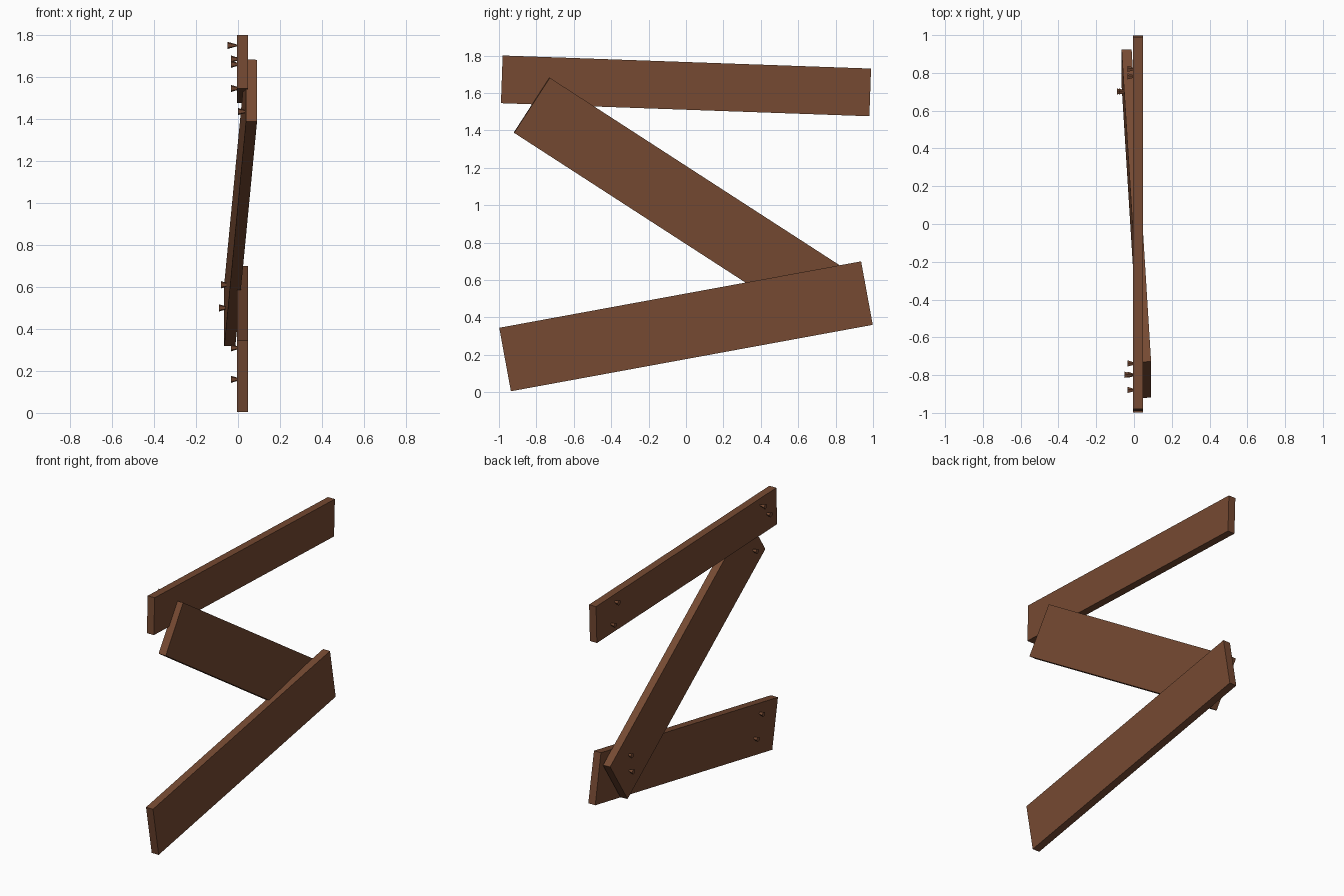
import bpy, bmesh
from math import radians
from mathutils import Matrix, Vector

if "Cube" in bpy.data.objects:
    bpy.data.objects.remove(bpy.data.objects["Cube"])

wood = bpy.data.materials.new("brown wood")
wood.diffuse_color = (0.18, 0.068, 0.032, 1)
wood.use_nodes = True
wood.node_tree.nodes["Principled BSDF"].inputs["Base Color"].default_value = wood.diffuse_color


def add_object(name, bm):
    bmesh.ops.recalc_face_normals(bm, faces=bm.faces)
    mesh = bpy.data.meshes.new(name)
    bm.to_mesh(mesh)
    bm.free()
    mesh.materials.append(wood)
    obj = bpy.data.objects.new(name, mesh)
    bpy.context.collection.objects.link(obj)
    return obj


def plank(name, centre, length, height, slope, lean=0):
    """Board along y, sloped about x, with its length leaning across x."""
    bm = bmesh.new()
    bmesh.ops.create_cube(bm, size=1)
    bmesh.ops.scale(bm, vec=(0.053, length, height), verts=bm.verts)
    obj = add_object(name, bm)
    obj.matrix_world = (Matrix.Translation(centre)
                        @ Matrix.Rotation(radians(slope), 4, 'X')
                        @ Matrix.Rotation(radians(lean), 4, 'Z'))
    return obj


def nail(name, head):
    """Flat five-sided head, tapering to a point buried in the board."""
    bm = bmesh.new()
    bmesh.ops.create_cone(bm, cap_ends=True, segments=5, radius1=0.018,
                          radius2=0.004, depth=0.045)
    obj = add_object(name, bm)
    obj.matrix_world = (Matrix.Translation(Vector(head) + Vector((0.0225, 0, 0)))
                        @ Matrix.Rotation(radians(90), 4, 'Y'))


# Three boards in a zigzag
plank("top_plank", (0.022, 0, 1.638), 1.971, 0.255, -2.03)
plank("middle_plank", (0.0125, 0.002, 1.0), 1.972, 0.351, -32.9, 3)
plank("bottom_plank", (0.022, 0, 0.3525), 1.967, 0.345, 10.4)

# Loose nails on the back of the boards
heads = [
    (-0.034, 0.78, 1.685), (-0.034, 0.82, 1.545),
    (-0.049, -0.80, 1.75), (-0.034, -0.88, 1.66),
    (0.0, -0.78, 1.435),
    (-0.080, 0.70, 0.61), (-0.090, 0.70, 0.50),
    (-0.034, -0.80, 0.31), (-0.034, -0.74, 0.16),
]
for i, h in enumerate(heads):
    nail(f"nail_{i + 1}", h)
